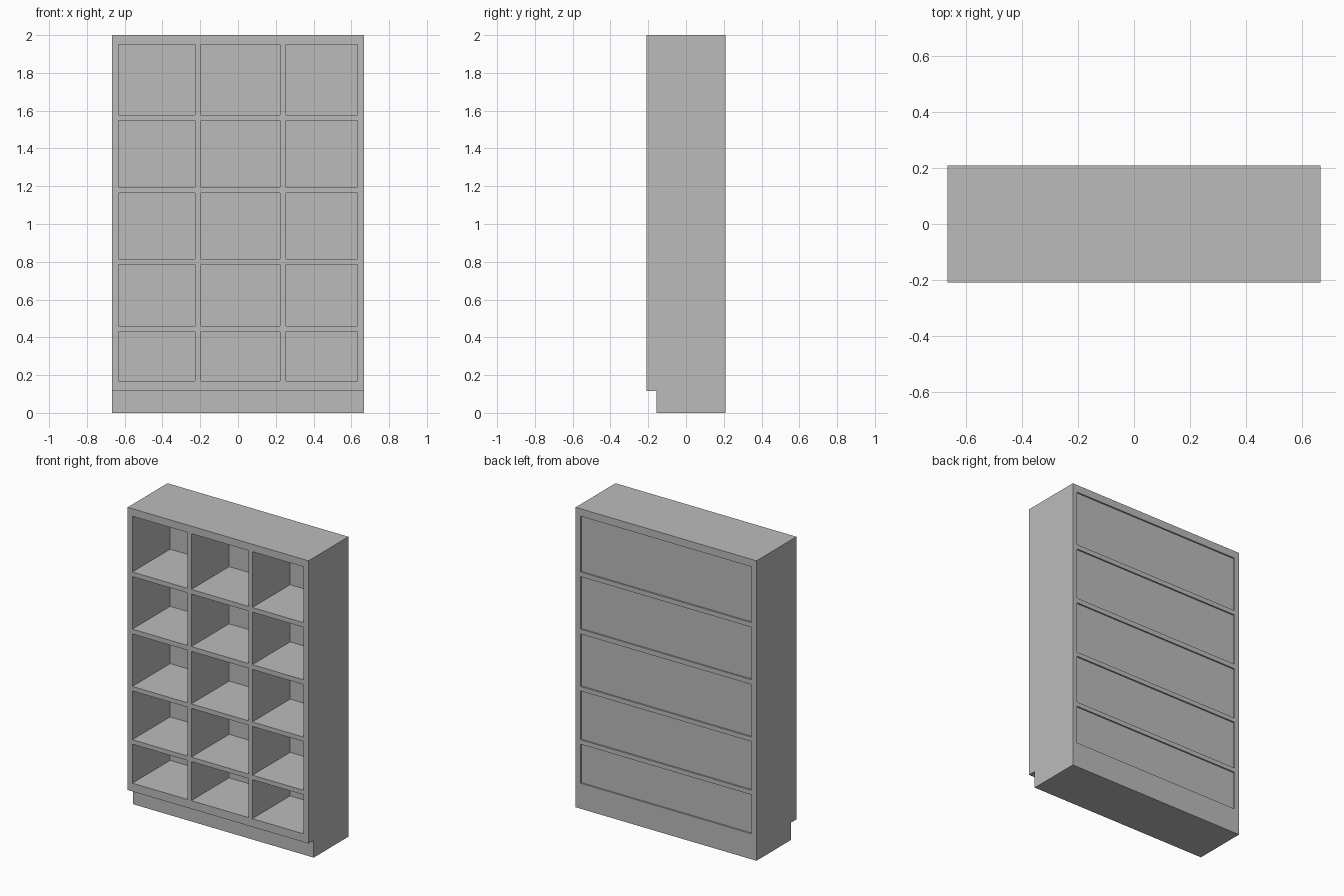
import bpy
import bmesh

cube = bpy.data.objects.get("Cube")
if cube:
    bpy.data.objects.remove(cube, do_unlink=True)

grey = bpy.data.materials.new("plain grey")
grey.use_nodes = True
colour = (0.5, 0.5, 0.5, 1)
grey.diffuse_color = colour
grey.node_tree.nodes["Principled BSDF"].inputs["Base Color"].default_value = colour


def box(name, x, y, z):
    """Flat-sided board spanning the given (low, high) ranges."""
    bm = bmesh.new()
    bmesh.ops.create_cube(bm, size=1)
    for v in bm.verts:
        v.co = [r[0] if c < 0 else r[1] for c, r in zip(v.co, (x, y, z))]
    mesh = bpy.data.meshes.new(name)
    bm.to_mesh(mesh)
    bm.free()
    mesh.materials.append(grey)
    obj = bpy.data.objects.new(name, mesh)
    bpy.context.collection.objects.link(obj)


HALF_W, INNER_W = 0.667, 0.632
FRONT, BACK, TOE = -0.21, 0.21, -0.155
PANEL = (0.188, 0.2)
DEPTH = (FRONT, BACK)
BASE_TOP = 0.115
ROWS = [(0.17, 0.43), (0.46, 0.785), (0.815, 1.165), (1.197, 1.547), (1.578, 1.95)]
DIVIDERS = [(-0.227, -0.197), (0.223, 0.253)]
inner = (-INNER_W, INNER_W)

# Set-back plinth and outer carcass
box("plinth", (-HALF_W, HALF_W), (TOE, BACK), (0, BASE_TOP))
box("right_side", (-HALF_W, -INNER_W), DEPTH, (BASE_TOP, 2))
box("left_side", (INNER_W, HALF_W), DEPTH, (BASE_TOP, 2))
box("bottom_board", inner, DEPTH, (BASE_TOP, ROWS[0][0]))
box("top_board", inner, DEPTH, (ROWS[-1][1], 2))

# Shelves between the rows
for i, (low, high) in enumerate(zip(ROWS, ROWS[1:])):
    box(f"shelf_{i + 1}", inner, DEPTH, (low[1], high[0]))

# Recessed back panel and upright dividers in each row
for i, row in enumerate(ROWS):
    box(f"back_panel_{i + 1}", inner, PANEL, row)
    for j, span in enumerate(DIVIDERS):
        box(f"divider_{i + 1}_{j + 1}", span, (FRONT, PANEL[0]), row)
